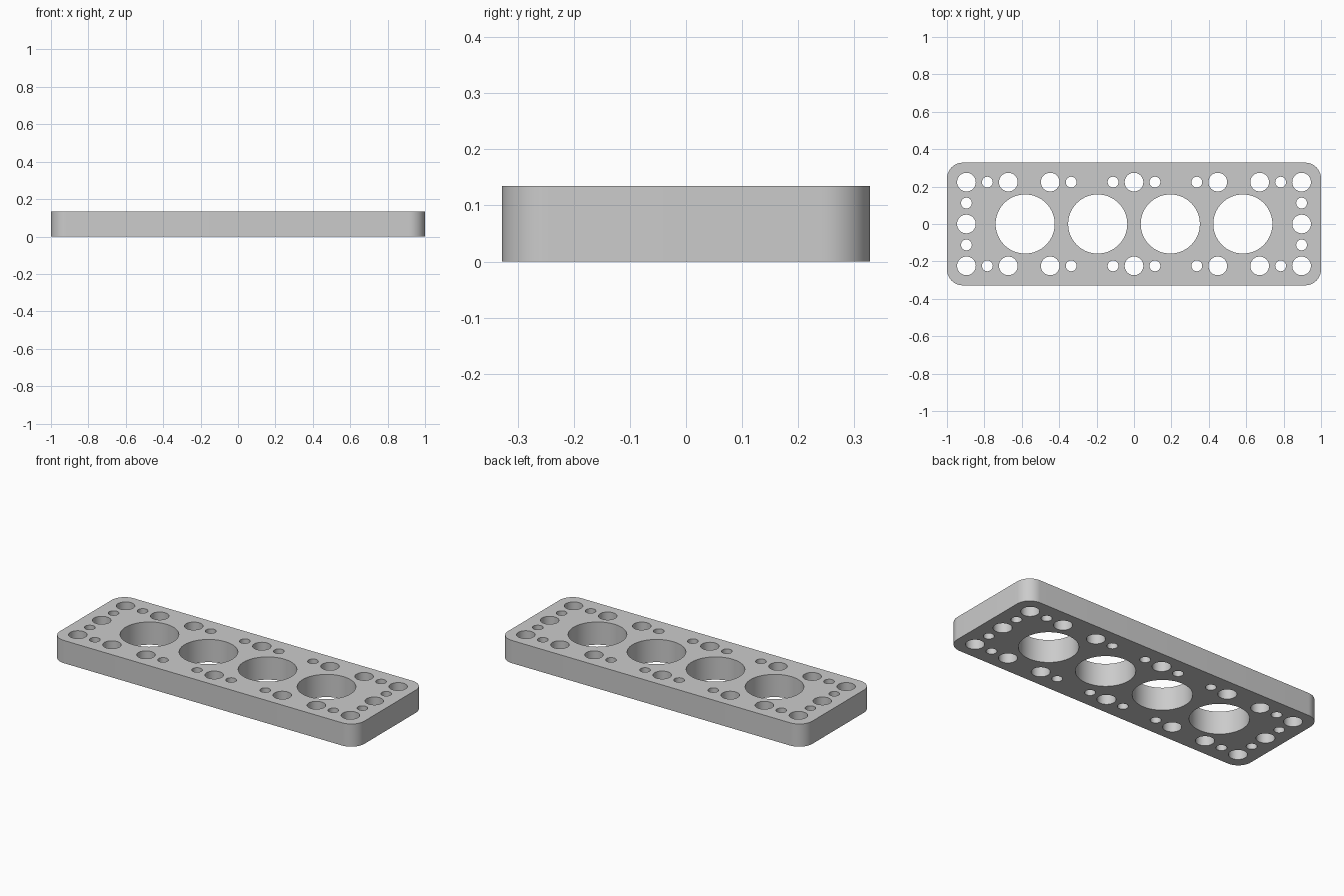
import bpy
import bmesh
import math
from mathutils import Vector

HALF_X, HALF_Y, HEIGHT, CORNER = 1.0, 0.328, 0.135, 0.085

cube = bpy.data.objects.get("Cube")
if cube:
    bpy.data.objects.remove(cube, do_unlink=True)

grey = bpy.data.materials.new("plain grey")
grey.use_nodes = True
colour = (0.6, 0.6, 0.6, 1)
grey.diffuse_color = colour
grey.node_tree.nodes["Principled BSDF"].inputs["Base Color"].default_value = colour


def arc(cx, cy, radius, start, sweep, count):
    """Points along an arc, both ends included."""
    return [(cx + radius * math.cos(start + sweep * i / count),
             cy + radius * math.sin(start + sweep * i / count)) for i in range(count + 1)]


def add_loop(bm, points):
    verts = [bm.verts.new((x, y, 0)) for x, y in points]
    for i, v in enumerate(verts):
        bm.edges.new((v, verts[i - 1]))


def add_hole(bm, x, y, radius, sides):
    add_loop(bm, arc(x, y, radius, 0, math.tau, sides)[:-1])


bm = bmesh.new()

# Rounded outline of the plate
outline = []
for i, (sx, sy) in enumerate([(1, 1), (-1, 1), (-1, -1), (1, -1)]):
    outline += arc(sx * (HALF_X - CORNER), sy * (HALF_Y - CORNER), CORNER,
                   i * math.pi / 2, math.pi / 2, 12)
add_loop(bm, outline)

# Four large bores
for i in range(4):
    add_hole(bm, (i - 1.5) * 0.388, 0, 0.158, 64)

# Bolt holes and small passages on a regular pitch along both long edges
PITCH = 0.112
for y in (-2 * PITCH, 2 * PITCH):
    for step in (-8, -6, -4, 0, 4, 6, 8):
        add_hole(bm, step * PITCH, y, 0.05, 32)
    for step in (-7, -3, -1, 1, 3, 7):
        add_hole(bm, step * PITCH, y, 0.029, 24)

# Holes along the two ends
for x in (-8 * PITCH, 8 * PITCH):
    add_hole(bm, x, 0, 0.05, 32)
    for y in (-PITCH, PITCH):
        add_hole(bm, x, y, 0.029, 24)

# Fill between the loops and raise to full thickness
bmesh.ops.triangle_fill(bm, edges=bm.edges[:], use_beauty=True, normal=Vector((0, 0, 1)))
raised = bmesh.ops.extrude_face_region(bm, geom=bm.faces[:], use_keep_orig=True)
top = [g for g in raised["geom"] if isinstance(g, bmesh.types.BMVert)]
bmesh.ops.translate(bm, verts=top, vec=(0, 0, HEIGHT))
bmesh.ops.recalc_face_normals(bm, faces=bm.faces[:])

mesh = bpy.data.meshes.new("drilled_plate")
bm.to_mesh(mesh)
bm.free()
mesh.materials.append(grey)
plate = bpy.data.objects.new("drilled_plate", mesh)
bpy.context.collection.objects.link(plate)

# Smooth walls with crisp rims
bpy.ops.object.select_all(action="DESELECT")
plate.select_set(True)
bpy.context.view_layer.objects.active = plate
bpy.ops.object.shade_smooth_by_angle(angle=math.radians(30))
